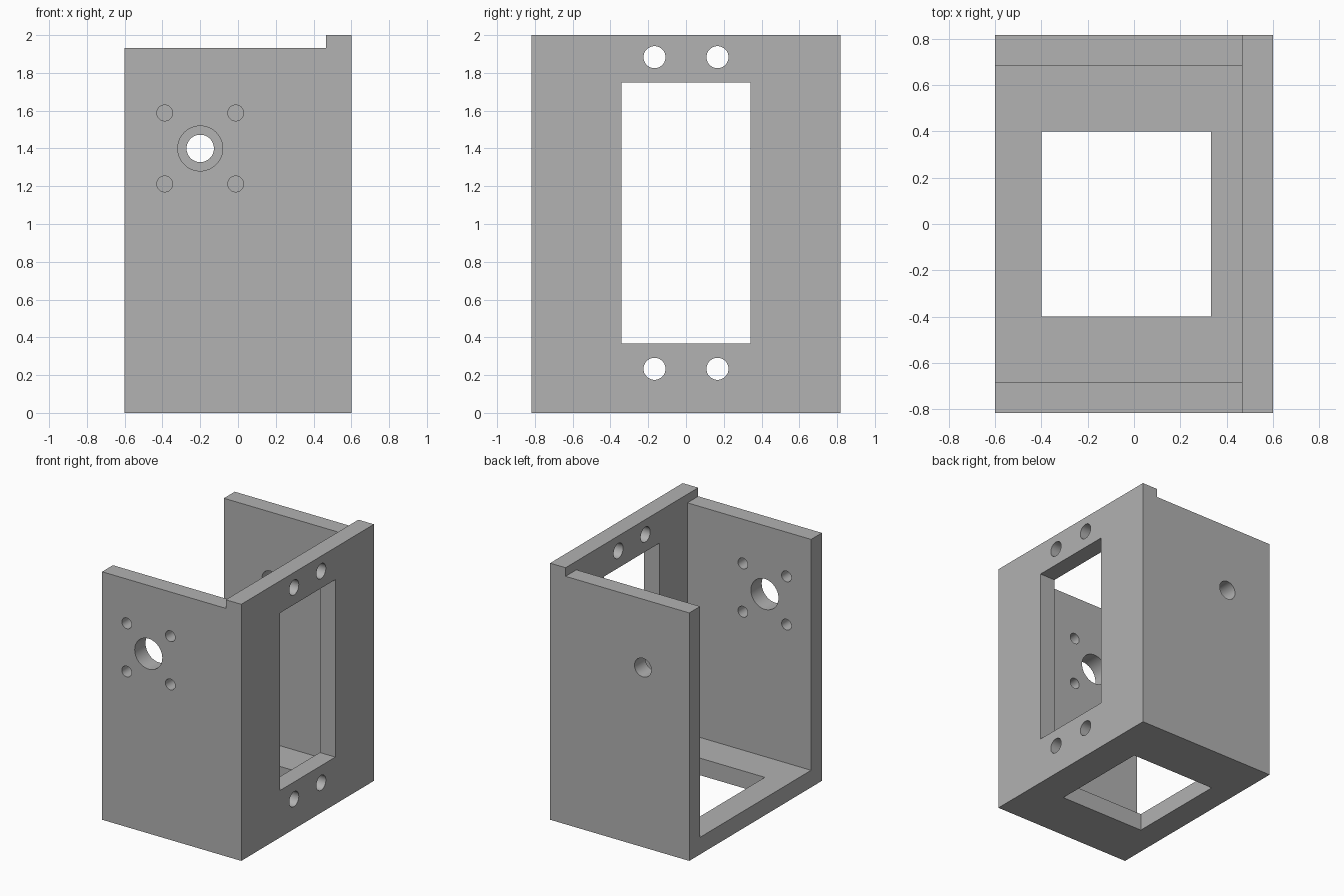
import bpy
import math
from mathutils import Matrix

cube = bpy.data.objects.get("Cube")
if cube:
    bpy.data.objects.remove(cube, do_unlink=True)

# Overall size and wall thickness
X, Y, H, T = 0.6, 0.8167, 2.0, 0.1333
RIM = 1.933          # height of the lower front and back walls
FAR = 1.0            # overshoot for cutters

grey = bpy.data.materials.new("plain grey")
grey.use_nodes = True
colour = (0.445, 0.445, 0.445, 1)
grey.diffuse_color = colour
grey.node_tree.nodes["Principled BSDF"].inputs["Base Color"].default_value = colour


def box(name, x, y, z):
    """Box from (min, max) ranges."""
    bpy.ops.mesh.primitive_cube_add(size=1)
    ob = bpy.context.object
    ob.name = name
    size = [r[1] - r[0] for r in (x, y, z)]
    mid = [(r[0] + r[1]) / 2 for r in (x, y, z)]
    ob.data.transform(Matrix.Translation(mid) @ Matrix.Diagonal((*size, 1)))
    return ob


def drill(name, centre, radius, axis):
    """Cylinder through one wall, along x or y."""
    bpy.ops.mesh.primitive_cylinder_add(vertices=48, radius=radius, depth=3 * T)
    ob = bpy.context.object
    ob.name = name
    turn = Matrix.Rotation(math.pi / 2, 4, "Y" if axis == "x" else "X")
    ob.data.transform(Matrix.Translation(centre) @ turn)
    return ob


# Solid block that becomes the open housing
body = box("housing", (-X, X), (-Y, Y), (0, H))
body.data.materials.append(grey)

# Inner space, lowered rim and rectangular openings
cutters = [
    box("cavity_cutter", (-FAR, X - T), (T - Y, Y - T), (T, H + FAR)),
    box("rim_cutter", (-FAR, X - T), (-FAR, FAR), (RIM, H + FAR)),
    box("side_window_cutter", (X - 2 * T, FAR), (-0.3417, 0.3417), (0.3667, 1.75)),
    box("floor_opening_cutter", (-0.4, 0.3333), (-0.4, 0.4), (-FAR, 2 * T)),
]

# Shaft hole with four screw holes in front, smaller shaft hole at the back
front, back, side = T / 2 - Y, Y - T / 2, X - T / 2
sx, sz, screw = -0.2, 1.4, 0.188
cutters.append(drill("front_shaft_cutter", (sx, front, sz), 0.119, "y"))
cutters.append(drill("back_shaft_cutter", (sx, back, sz), 0.0725, "y"))
for dx in (-screw, screw):
    for dz in (-screw, screw):
        cutters.append(drill("front_screw_cutter", (sx + dx, front, sz + dz), 0.042, "y"))

# Mounting holes above and below the side window
for y in (-0.1667, 0.1667):
    for z in (0.2333, 1.8833):
        cutters.append(drill("side_screw_cutter", (side, y, z), 0.0583, "x"))

# Cut everything, apply the cuts and drop the cutters
for cutter in cutters:
    cutter.hide_render = True
    mod = body.modifiers.new(cutter.name, "BOOLEAN")
    mod.operation = "DIFFERENCE"
    mod.solver = "EXACT"
    mod.object = cutter

bpy.ops.object.select_all(action="DESELECT")
body.select_set(True)
bpy.context.view_layer.objects.active = body
for mod in list(body.modifiers):
    bpy.ops.object.modifier_apply(modifier=mod.name)
for cutter in cutters:
    bpy.data.objects.remove(cutter, do_unlink=True)

bpy.ops.object.shade_smooth_by_angle(angle=math.radians(30))
